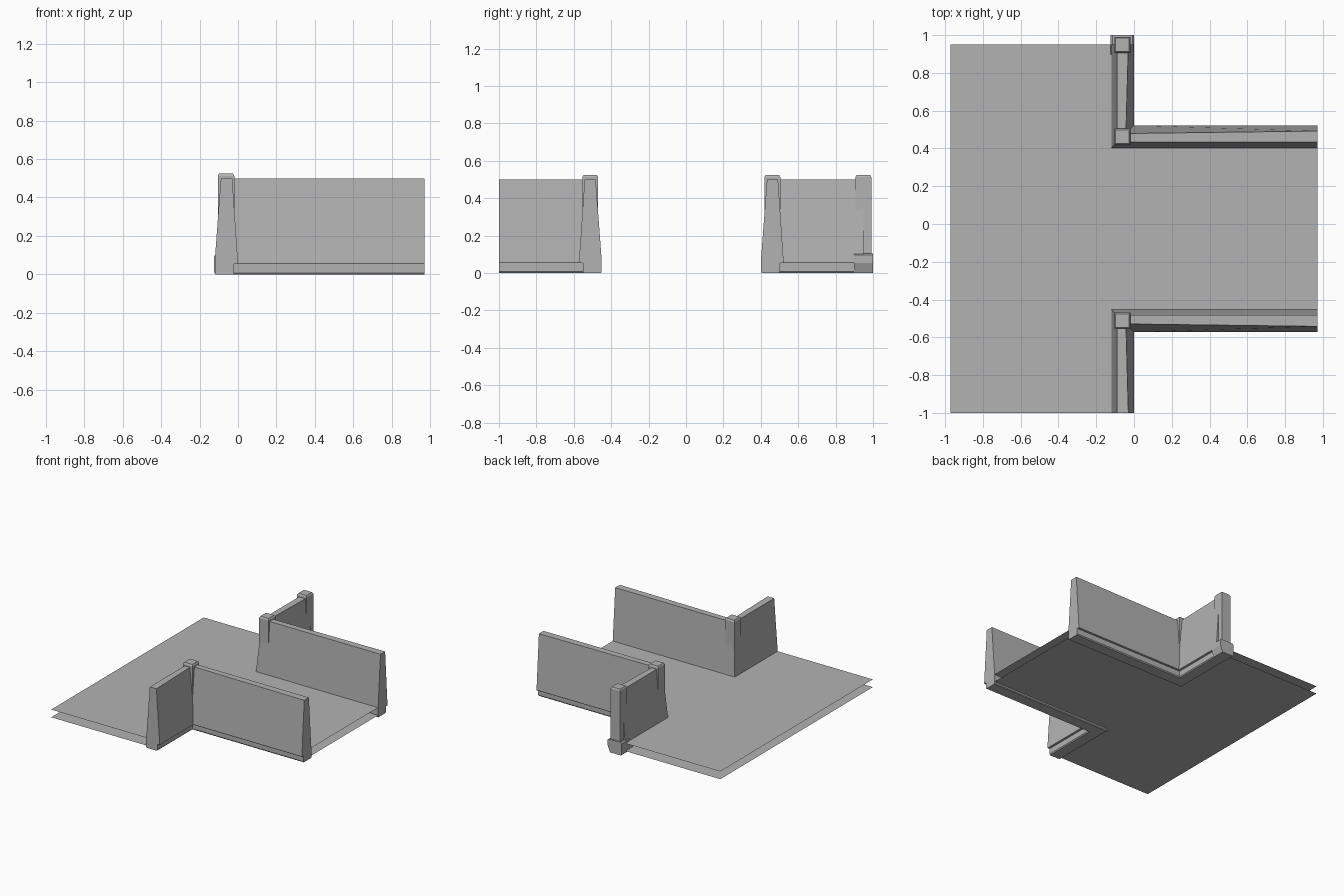
import bpy

if "Cube" in bpy.data.objects:
    bpy.data.objects.remove(bpy.data.objects["Cube"])

AXIS_Y = -0.025          # mirror line of the T-shaped tile
CX, CY = -0.06, 0.462    # corner of the wall centre lines (upper side)
END_X, END_Y = 0.972, 0.95

stone = bpy.data.materials.new("dark_stone")
stone.diffuse_color = (0.45, 0.45, 0.45, 1)
stone.use_nodes = True
stone.node_tree.nodes["Principled BSDF"].inputs["Base Color"].default_value = stone.diffuse_color


def make(name, verts, faces):
    me = bpy.data.meshes.new(name)
    me.from_pydata(verts, [], faces)
    me.update()
    me.materials.append(stone)
    ob = bpy.data.objects.new(name, me)
    bpy.context.collection.objects.link(ob)
    return ob


def flip_y(y, mirrored):
    return 2 * AXIS_Y - y if mirrored else y


def loft(name, sections):
    """Skin a list of equal-sized rings and cap both ends."""
    n = len(sections[0])
    verts = [p for ring in sections for p in ring]
    faces = []
    for s in range(len(sections) - 1):
        for i in range(n):
            j = (i + 1) % n
            faces.append((s * n + i, s * n + j, (s + 1) * n + j, (s + 1) * n + i))
    last = (len(sections) - 1) * n
    faces += [tuple(reversed(range(n))), tuple(range(last, last + n))]
    ob = make(name, verts, faces)
    bpy.context.view_layer.objects.active = ob
    bpy.ops.object.mode_set(mode='EDIT')
    bpy.ops.mesh.select_all(action='SELECT')
    bpy.ops.mesh.normals_make_consistent(inside=False)
    bpy.ops.object.mode_set(mode='OBJECT')
    return ob


def wall_profile(top_outer):
    """Battered wall section: (offset towards the notch, height)."""
    return [(-0.056, 0), (-0.061, 0.006), (-0.061, 0.07), (-0.029, 0.5),
            (top_outer, 0.5), (0.06, 0.06), (0.058, 0.053), (0.04, 0.053),
            (0.04, 0.008), (0.034, 0.0)]


def corner_wall(name, mirrored):
    thick, thin = wall_profile(0.03), wall_profile(0.017)
    rings = [[(END_X, CY + d, z) for d, z in thick],
             [(CX + d, CY + d, z) for d, z in thin],
             [(CX + d, END_Y, z) for d, z in thick]]
    rings = [[(x, flip_y(y, mirrored), z) for x, y, z in r] for r in rings]
    return loft(name, rings)


def post(name, x, y, z0):
    def ring(h, z):
        return [(x - h, y - h, z), (x + h, y - h, z), (x + h, y + h, z), (x - h, y + h, z)]
    return loft(name, [ring(0.0425, z0), ring(0.0425, 0.513), ring(0.036, 0.525)])


def floor(name, z):
    """T-shaped sheet ending under the walls."""
    upper = [(END_X, CY), (CX, CY), (CX, END_Y), (-END_X, END_Y)]
    lower = [(x, flip_y(y, True)) for x, y in reversed(upper)]
    pts = upper + lower
    return make(name, [(x, y, z) for x, y in pts], [tuple(range(len(pts)))])


# Floor and underside sheets
floor("floor_top", 0.08)
floor("floor_underside", 0.018)

# Mirrored corner walls with a post at each bend
for side, mirrored in (("back", False), ("front", True)):
    corner_wall(side + "_wall", mirrored)
    post(side + "_corner_post", -0.062, flip_y(0.462, mirrored), 0.06)

# Free-standing end post on its block
post("end_post", -0.062, 0.948, 0.05)
base = [(-0.118, 0.0), (-0.124, 0.01), (-0.124, 0.095), (-0.115, 0.105),
        (-0.008, 0.105), (0.001, 0.097), (0.001, 0.053), (-0.02, 0.0)]
loft("end_post_base", [[(x, y, z) for x, z in base] for y in (0.897, 1.0)])
